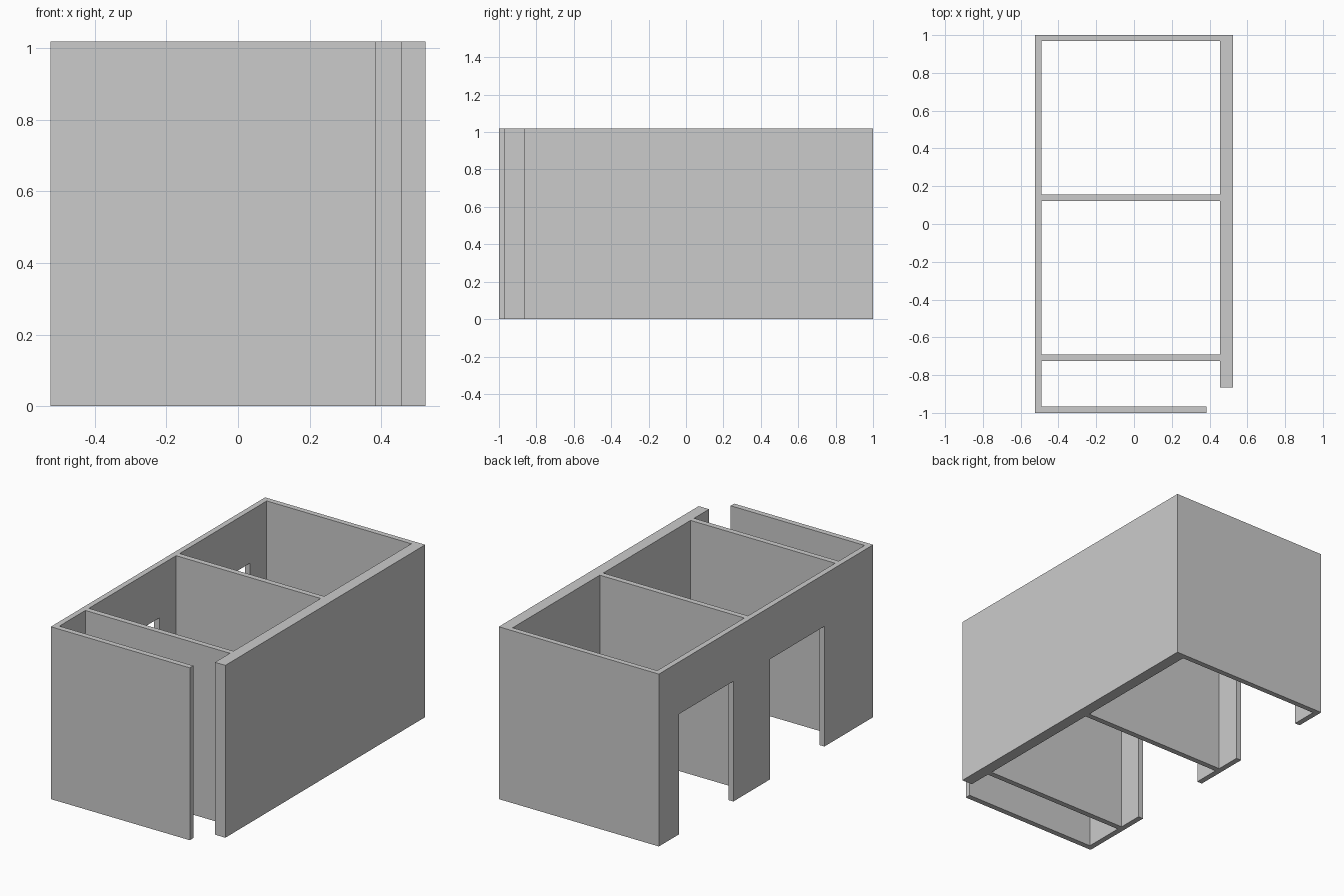
import bpy
import bmesh

if "Cube" in bpy.data.objects:
    bpy.data.objects.remove(bpy.data.objects["Cube"])

H = 1.018           # wall height
X0, X1 = -0.523, 0.523
IN0, IN1 = -0.49, 0.455   # inner faces of left and right walls


def box(name, x, y, z):
    bm = bmesh.new()
    bmesh.ops.create_cube(bm, size=1)
    for v in bm.verts:
        v.co = [r[0] if c < 0 else r[1] for c, r in zip(v.co, (x, y, z))]
    mesh = bpy.data.meshes.new(name)
    bm.to_mesh(mesh)
    bm.free()
    obj = bpy.data.objects.new(name, mesh)
    bpy.context.collection.objects.link(obj)
    return obj


def cut(target, name, x, y, z=(-0.1, H + 0.1)):
    cutter = box(name, x, y, z)
    cutter.hide_render = True
    mod = target.modifiers.new(name, 'BOOLEAN')
    mod.operation = 'DIFFERENCE'
    mod.solver = 'EXACT'
    mod.object = cutter
    bpy.context.view_layer.objects.active = target
    bpy.ops.object.modifier_apply(modifier=mod.name)
    bpy.data.objects.remove(cutter, do_unlink=True)


# Solid block that becomes the building walls
walls = box("building_walls", (X0, X1), (-1, 1), (0, H))

# Two rooms and the narrow front passage, open at top and bottom
for name, y in (("back_room", (0.155, 0.968)),
                ("middle_room", (-0.692, 0.122)),
                ("front_passage", (-0.967, -0.725))):
    cut(walls, name, (IN0, IN1), y)

# Open front right corner
cut(walls, "entrance_gap", (0.385, 0.7), (-1.1, -0.865))

# Tall doorways in the left wall, one per room
for name, y in (("back_doorway", (0.305, 0.813)),
                ("middle_doorway", (-0.545, -0.035))):
    cut(walls, name, (-0.7, -0.47), y, (-0.1, 0.71))
